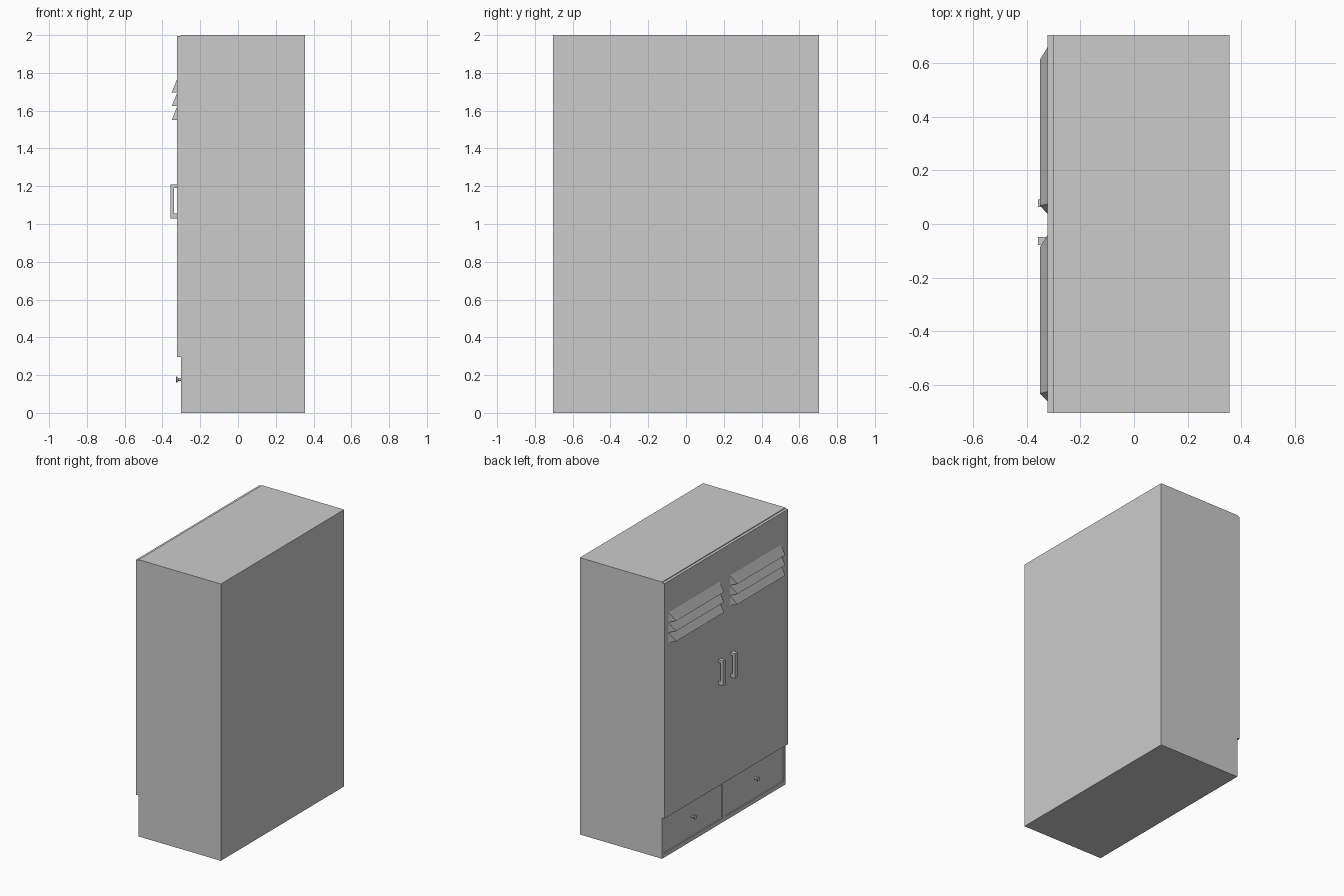
import bpy, bmesh, math
from mathutils import Matrix

if "Cube" in bpy.data.objects:
    bpy.data.objects.remove(bpy.data.objects["Cube"])


def mesh_object(name, verts, faces):
    me = bpy.data.meshes.new(name)
    me.from_pydata(verts, [], faces)
    bm = bmesh.new()
    bm.from_mesh(me)
    bmesh.ops.recalc_face_normals(bm, faces=bm.faces)
    bm.to_mesh(me)
    bm.free()
    ob = bpy.data.objects.new(name, me)
    bpy.context.collection.objects.link(ob)
    return ob


def box(name, x, y, z):
    verts = [(a, b, c) for a in x for b in y for c in z]
    faces = [(0, 1, 3, 2), (4, 6, 7, 5), (0, 4, 5, 1), (2, 3, 7, 6), (0, 2, 6, 4), (1, 5, 7, 3)]
    return mesh_object(name, verts, faces)


def extrude_y(name, outline, y0, y1):
    # closed (x, z) outline extruded along y
    n = len(outline)
    verts = [(x, y, z) for y in (y0, y1) for x, z in outline]
    faces = [tuple(range(n)), tuple(range(n, 2 * n))]
    faces += [(i, (i + 1) % n, n + (i + 1) % n, n + i) for i in range(n)]
    return mesh_object(name, verts, faces)


FRONT, DOOR, BACK, HALF = -0.302, -0.322, 0.356, 0.704

# cabinet body with two drawer recesses
body = box("cabinet_body", (FRONT, BACK), (-HALF, HALF), (0, 2))
for side, s in (("left", 1), ("right", -1)):
    ys = sorted((s * 0.017, s * 0.685))
    cutter = box(side + "_drawer_recess", (FRONT - 0.1, FRONT + 0.012), ys, (0.03, 0.292))
    cutter.hide_render = True
    cutter.hide_set(True)
    mod = body.modifiers.new(side + "_recess", 'BOOLEAN')
    mod.object = cutter
    mod.operation = 'DIFFERENCE'
    mod.solver = 'EXACT'

    # drawer front, sitting slightly inside the recess
    yd = (ys[0] + 0.004, ys[1] - 0.004)
    box(side + "_drawer", (FRONT + 0.003, FRONT + 0.02), yd, (0.034, 0.288))

    # flared drawer knob, lathed around the x axis
    profile = [(FRONT + 0.004, 0.008), (-0.314, 0.008), (-0.325, 0.017), (-0.328, 0.015)]
    n = 16
    verts = [(x, s * 0.36 + r * math.cos(2 * math.pi * i / n), 0.176 + r * math.sin(2 * math.pi * i / n))
             for x, r in profile for i in range(n)]
    faces = [(k * n + i, k * n + (i + 1) % n, (k + 1) * n + (i + 1) % n, (k + 1) * n + i)
             for k in range(len(profile) - 1) for i in range(n)]
    faces += [tuple(range(n)), tuple(range(3 * n, 4 * n))]
    mesh_object(side + "_drawer_knob", verts, faces)

    # door panel
    box(side + "_door", (DOOR, FRONT), sorted((0, s * HALF)), (0.296, 1.994))

    # U-shaped pull handle
    hy = (0.063, 0.091) if s > 0 else (-0.078, -0.048)
    outline = [(DOOR, 1.03), (-0.358, 1.03), (-0.358, 1.21), (DOOR, 1.21),
               (DOOR, 1.19), (-0.338, 1.19), (-0.338, 1.055), (DOOR, 1.055)]
    extrude_y(side + "_handle", outline, *hy)

    # three sloping louvres, both doors using the same shape
    dy = 0 if s > 0 else -0.70
    for k in range(3):
        zb = 1.55 + 0.0735 * k
        zt = zb + 0.071
        verts = [(DOOR, 0.66 + dy, zb), (DOOR, 0.66 + dy, zt), (-0.351, 0.613 + dy, zb),
                 (DOOR, 0.038 + dy, zb), (DOOR, 0.075 + dy, zt), (-0.351, 0.068 + dy, zb)]
        faces = [(0, 1, 2), (3, 5, 4), (1, 4, 5, 2), (0, 2, 5, 3), (0, 3, 4, 1)]
        mesh_object(f"{side}_louvre_{k + 1}", verts, faces)
